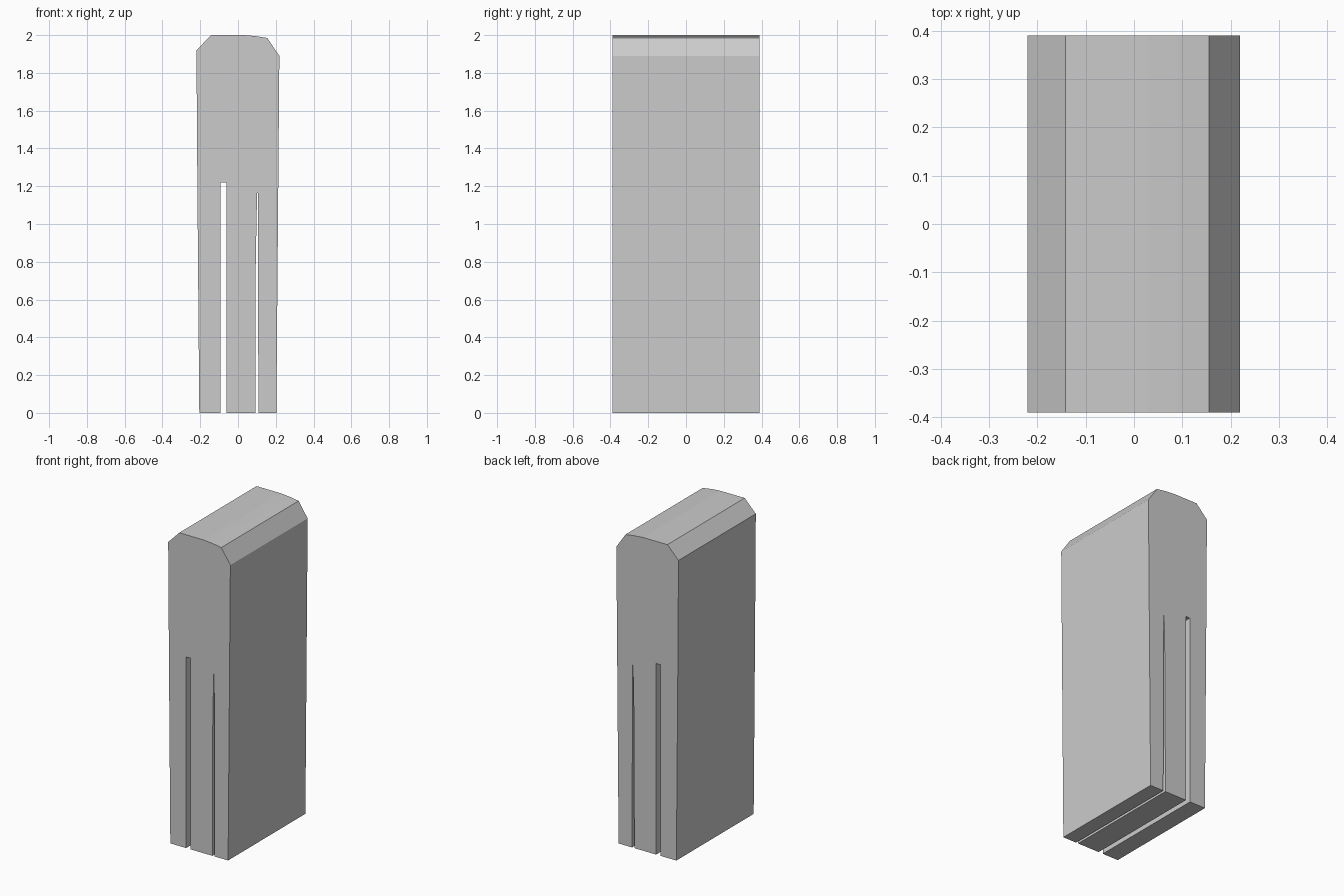
import bpy, bmesh

if "Cube" in bpy.data.objects:
    bpy.data.objects.remove(bpy.data.objects["Cube"])

HALF_DEPTH = 0.39

# Front outline as (x, z), counter-clockwise from the lower left
outline = [
    (-0.205, 0), (-0.093, 0),
    # straight slot
    (-0.093, 1.22), (-0.062, 1.22), (-0.062, 0),
    # tapering slot
    (0.092, 0), (0.094, 0.80), (0.101, 1.165), (0.105, 1.165), (0.108, 0),
    # right side
    (0.203, 0), (0.219, 1.89),
    # gently rounded top with chamfered corners
    (0.155, 1.985), (0.09, 1.995), (0.03, 2.0), (-0.142, 2.0),
    # left side
    (-0.22, 1.92), (-0.215, 1.2),
]


def extrude_profile(name, points, half_depth):
    """Extrude an x-z outline along y into a solid object."""
    bm = bmesh.new()
    face = bm.faces.new([bm.verts.new((x, -half_depth, z)) for x, z in points])
    result = bmesh.ops.extrude_face_region(bm, geom=[face])
    verts = [g for g in result["geom"] if isinstance(g, bmesh.types.BMVert)]
    bmesh.ops.translate(bm, verts=verts, vec=(0, 2 * half_depth, 0))
    bmesh.ops.recalc_face_normals(bm, faces=bm.faces)
    # split the concave end caps cleanly
    caps = [f for f in bm.faces if len(f.verts) > 4]
    bmesh.ops.triangulate(bm, faces=caps)
    mesh = bpy.data.meshes.new(name)
    bm.to_mesh(mesh)
    bm.free()
    obj = bpy.data.objects.new(name, mesh)
    bpy.context.collection.objects.link(obj)
    return obj


extrude_profile("slotted_block", outline, HALF_DEPTH)
